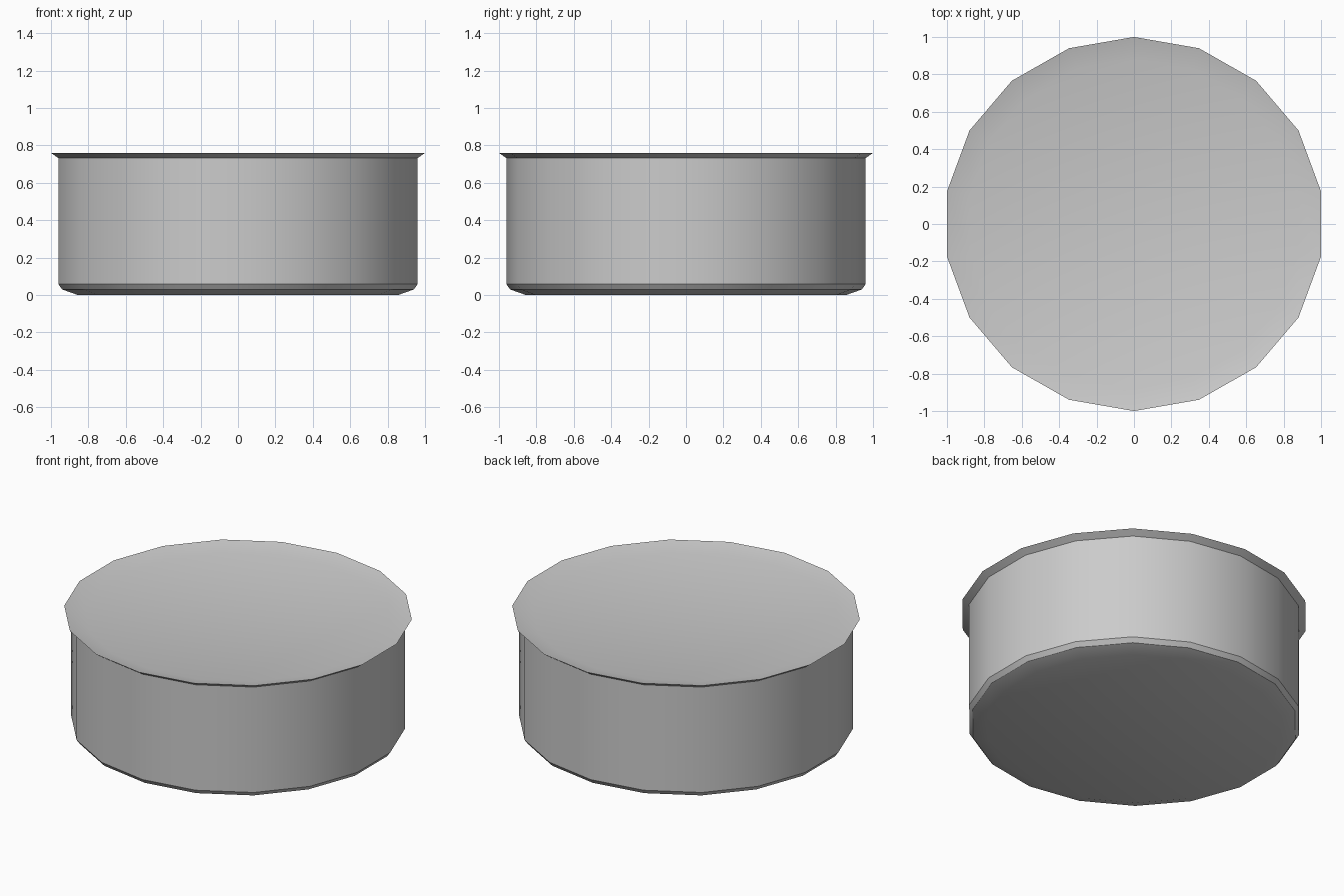
import bpy, bmesh, math

if "Cube" in bpy.data.objects:
    bpy.data.objects.remove(bpy.data.objects["Cube"])

SIDES = 18
STRETCH_X = 1 / math.cos(math.radians(10))  # flats on x reach the full width


def lathe(name, profile, angle):
    """Spin (radius, z) points into a closed solid with flat end caps."""
    bm = bmesh.new()
    rings = []
    for r, z in profile:
        rings.append([bm.verts.new((
            r * STRETCH_X * math.cos(math.pi / 2 + 2 * math.pi * i / SIDES),
            r * math.sin(math.pi / 2 + 2 * math.pi * i / SIDES), z))
            for i in range(SIDES)])
    for low, high in zip(rings, rings[1:]):
        for i in range(SIDES):
            j = (i + 1) % SIDES
            bm.faces.new((low[i], low[j], high[j], high[i]))
    bm.faces.new(list(reversed(rings[0])))
    bm.faces.new(rings[-1])
    bmesh.ops.recalc_face_normals(bm, faces=bm.faces)
    mesh = bpy.data.meshes.new(name)
    bm.to_mesh(mesh)
    bm.free()
    obj = bpy.data.objects.new(name, mesh)
    bpy.context.collection.objects.link(obj)
    bpy.context.view_layer.objects.active = obj
    obj.select_set(True)
    bpy.ops.object.shade_smooth_by_angle(angle=math.radians(angle))
    obj.select_set(False)
    return obj


# Round drum: bevelled foot, straight wall, flared rim, shallow dished top
lathe("round_drum", [
    (0.855, 0.0), (0.94, 0.03), (0.96, 0.058),   # foot
    (0.96, 0.44), (0.96, 0.732),                 # wall
    (1.0, 0.76),                                 # rim lip
    (0.88, 0.73),                                # dished top
], 30)
